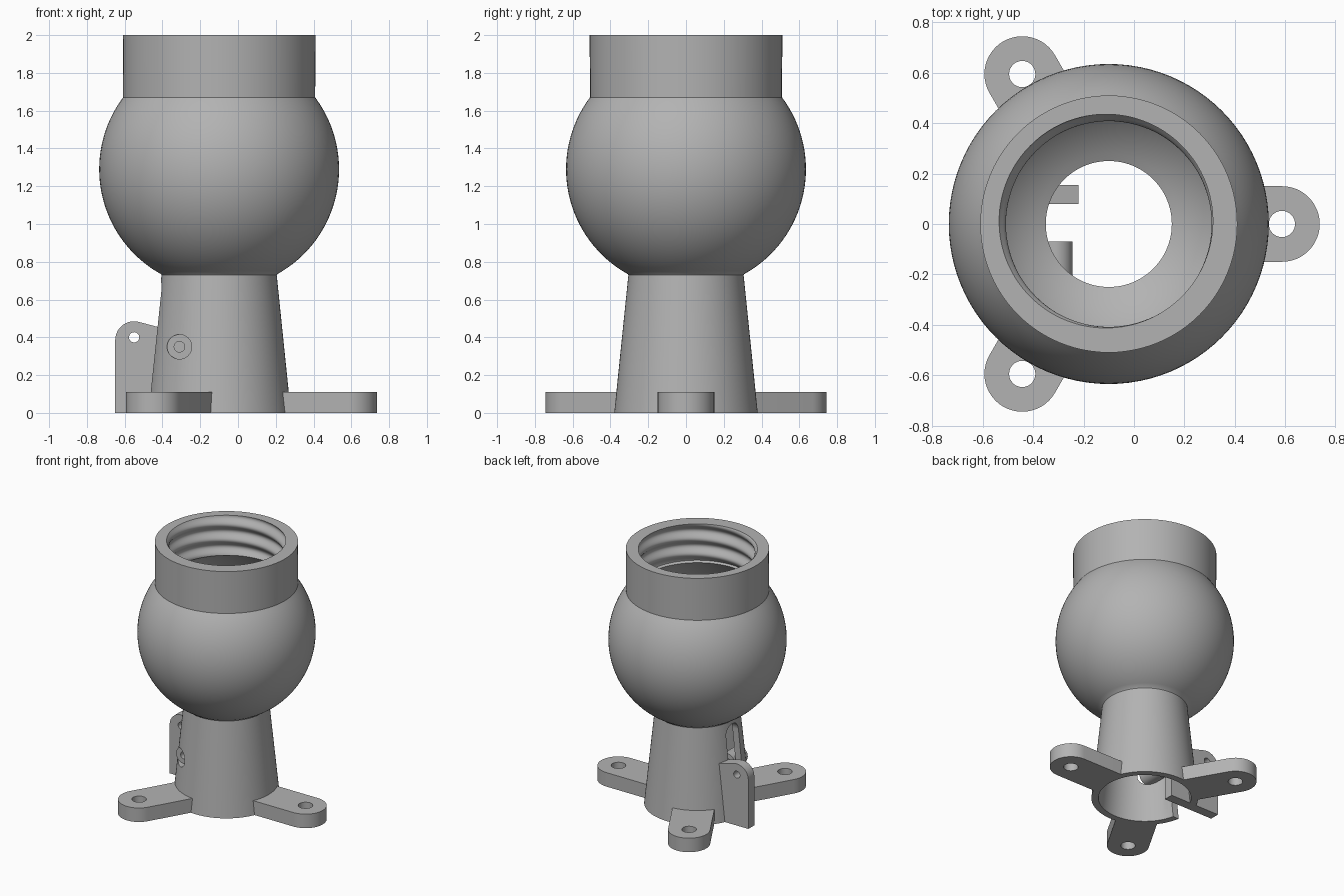
import bpy, bmesh
from math import pi, sin, cos, asin, sqrt, radians
from mathutils import Matrix

cube = bpy.data.objects.get("Cube")
if cube:
    bpy.data.objects.remove(cube)

AXIS_X = -0.10          # the round body sits slightly off centre
SEGMENTS = 96

grey = bpy.data.materials.new("plain_grey")
grey.use_nodes = True
grey.diffuse_color = (0.45, 0.45, 0.45, 1)
grey.node_tree.nodes["Principled BSDF"].inputs["Base Color"].default_value = grey.diffuse_color


def activate(obj):
    bpy.ops.object.select_all(action="DESELECT")
    obj.select_set(True)
    bpy.context.view_layer.objects.active = obj


def finish(obj):
    activate(obj)
    obj.data.materials.clear()
    obj.data.materials.append(grey)
    bpy.ops.object.shade_smooth_by_angle(angle=radians(30))


def arc(cx, cy, r, start, end, steps=24):
    angles = [radians(start + (end - start) * i / steps) for i in range(steps + 1)]
    return [(cx + r * cos(a), cy + r * sin(a)) for a in angles]


def circle(cx, cy, r):
    return arc(cx, cy, r, 0, 360, 40)[:-1]


def slab(name, outlines, thickness, matrix):
    """Flat outline with optional holes, thickened evenly about its plane."""
    curve = bpy.data.curves.new(name, "CURVE")
    curve.dimensions, curve.fill_mode = "2D", "BOTH"
    curve.extrude = thickness / 2
    for outline in outlines:
        spline = curve.splines.new("POLY")
        spline.points.add(len(outline) - 1)
        for point, (x, y) in zip(spline.points, outline):
            point.co = (x, y, 0, 1)
        spline.use_cyclic_u = True
    obj = bpy.data.objects.new(name, curve)
    bpy.context.collection.objects.link(obj)
    obj.matrix_world = matrix
    activate(obj)
    bpy.ops.object.convert(target="MESH")
    obj = bpy.context.object
    bm = bmesh.new()
    bm.from_mesh(obj.data)
    bmesh.ops.remove_doubles(bm, verts=bm.verts, dist=0.0001)
    bmesh.ops.recalc_face_normals(bm, faces=bm.faces)
    bm.to_mesh(obj.data)
    bm.free()
    return obj


def cut(obj, cutter):
    activate(obj)
    mod = obj.modifiers.new("cut", "BOOLEAN")
    mod.operation, mod.solver, mod.object = "DIFFERENCE", "EXACT", cutter
    bpy.ops.object.modifier_apply(modifier=mod.name)
    bpy.data.objects.remove(cutter)


# Round body: flared neck, globe and threaded collar in one hollow shell
GLOBE_Z, GLOBE_R, HOLLOW_R = 1.29, 0.635, 0.58
PITCH, THREAD_END = 0.12, 1.70


def globe_rings(radius, z0, z1, steps=32):
    a0, a1 = asin((z0 - GLOBE_Z) / radius), asin((z1 - GLOBE_Z) / radius)
    angles = [a0 + (a1 - a0) * i / steps for i in range(steps + 1)]
    return [(radius * cos(a), GLOBE_Z + radius * sin(a), 0) for a in angles]


rings = [(0.38, 0, 0), (0.305, 0.73, 0)]
rings += globe_rings(GLOBE_R, 0.735, 1.67) + [(0.51, 2, 0)]
rings += [(0.424, 2 - (2 - THREAD_END) * i / 30, 0.016) for i in range(31)]
rings += globe_rings(HOLLOW_R, THREAD_END - 0.01, GLOBE_Z - sqrt(HOLLOW_R ** 2 - 0.25 ** 2))
rings += [(0.33, 0, 0)]

bm = bmesh.new()
loops = []
for radius, z, depth in rings:
    loop = []
    for i in range(SEGMENTS):
        a = 2 * pi * i / SEGMENTS
        r = radius + depth * cos(a - radians(135) - 2 * pi * (z - 2) / PITCH)
        loop.append(bm.verts.new((AXIS_X + r * cos(a), r * sin(a), z)))
    loops.append(loop)
for low, high in zip(loops, loops[1:] + loops[:1]):
    for i in range(SEGMENTS):
        j = (i + 1) % SEGMENTS
        bm.faces.new((low[i], low[j], high[j], high[i]))
bmesh.ops.recalc_face_normals(bm, faces=bm.faces)
mesh = bpy.data.meshes.new("hollow_body")
bm.to_mesh(mesh)
bm.free()
body = bpy.data.objects.new("hollow_body", mesh)
bpy.context.collection.objects.link(body)

# Arched cable slot in the side of the neck
FACE_SIDE = Matrix.Rotation(pi / 2, 4, "Z") @ Matrix.Rotation(pi / 2, 4, "X")
FACE_FRONT = Matrix.Rotation(pi / 2, 4, "X")
arch = [(0.08, -0.1)] + arc(0.005, 0.63, 0.075, 0, 180) + [(-0.07, -0.1)]
cut(body, slab("slot_cutter", [arch], 0.5, Matrix.Translation((-0.45, 0, 0)) @ FACE_SIDE))

# Screw recess and the boss behind it
SCREW = (-0.31, 0.35)
cut(body, slab("recess_cutter", [circle(*SCREW, 0.065)], 0.4,
               Matrix.Translation((0, -0.30, 0)) @ FACE_FRONT))
finish(body)
finish(slab("screw_boss", [circle(*SCREW, 0.066), circle(*SCREW, 0.028)], 0.16,
            Matrix.Translation((0, -0.15, 0)) @ FACE_FRONT))

# Cable clamp plate beside the slot
plate = [(-0.22, 0.40), (-0.22, 0), (-0.65, 0)] + arc(-0.55, 0.385, 0.10, 180, 75)
finish(slab("clamp_plate", [plate, circle(-0.55, 0.40, 0.027)], 0.075,
            Matrix.Translation((0, 0.1175, 0)) @ FACE_FRONT))

# Three mounting feet with rounded ends and bolt holes
FOOT_X, FOOT_R, FOOT_H = 0.687, 0.15, 0.11
spread = asin(FOOT_R / 0.35) * 180 / pi
foot = arc(FOOT_X, 0, FOOT_R, -90, 90) + arc(0, 0, 0.35, spread, -spread)
for k, side in enumerate(("left", "back", "front")):
    place = Matrix.Translation((AXIS_X, 0, FOOT_H / 2)) @ Matrix.Rotation(k * 2 * pi / 3, 4, "Z")
    finish(slab(side + "_foot", [foot, circle(FOOT_X, 0, 0.052)], FOOT_H, place))
